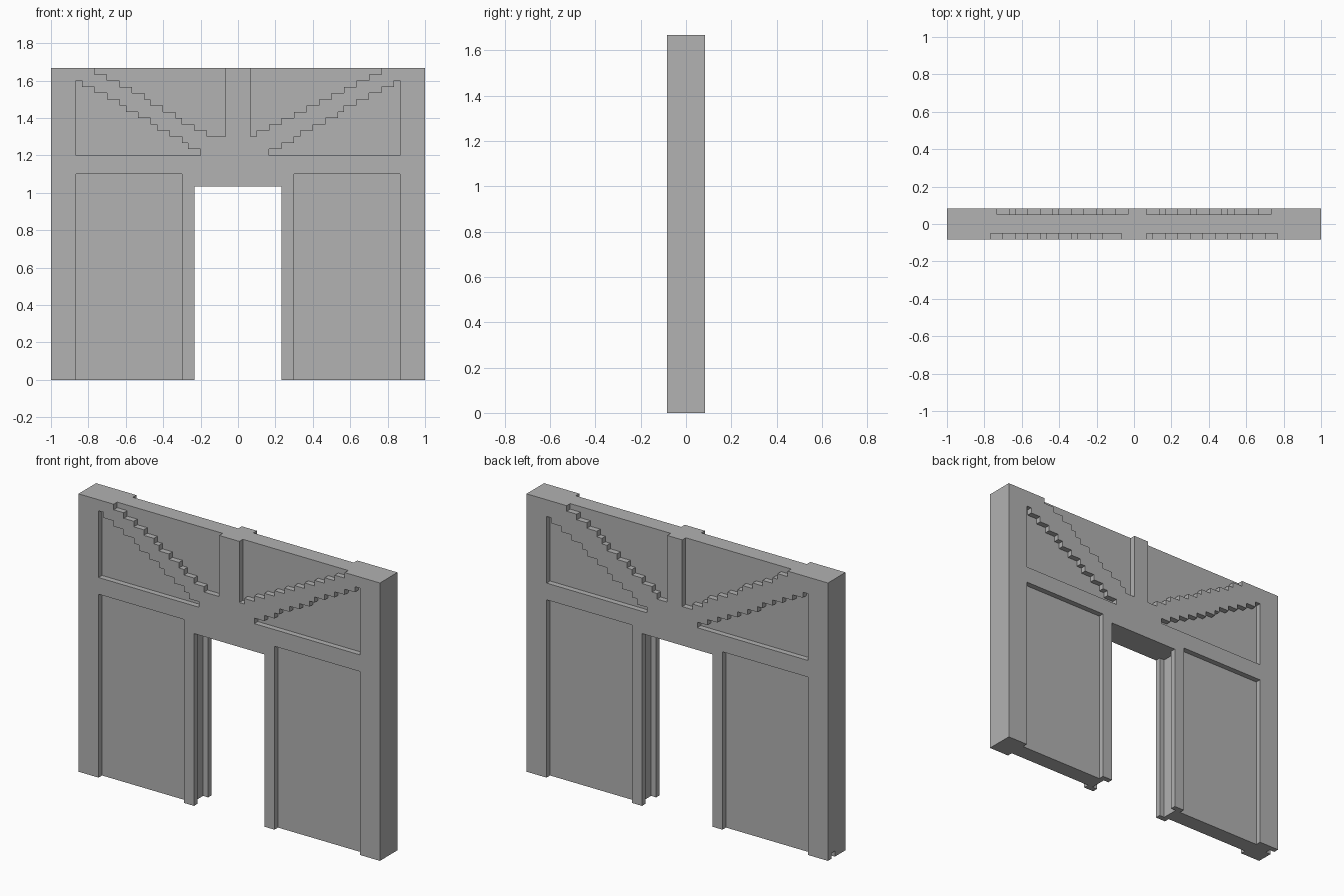
import bpy
import bmesh
from mathutils import Vector

cube = bpy.data.objects.get("Cube")
if cube:
    bpy.data.objects.remove(cube, do_unlink=True)

U = 1 / 30          # one building block; all sizes below are in blocks
HALF_W, HALF_D, HEIGHT = 30, 2.5, 50
FACE = 1.5          # depth of the recessed surfaces from the middle
OUT = 4             # cutters reach past the wall

grey = bpy.data.materials.new("stone grey")
grey.use_nodes = True
colour = (0.445, 0.445, 0.445, 1)
grey.diffuse_color = colour
grey.node_tree.nodes["Principled BSDF"].inputs["Base Color"].default_value = colour


def prism(bm, outline, axis, lo, hi):
    """Extrude a 2D outline along y (outline in x, z) or z (outline in x, y)."""
    def place(a, b, d):
        return Vector((a, d, b) if axis == "y" else (a, b, d)) * U
    face = bm.faces.new([bm.verts.new(place(a, b, lo)) for a, b in outline])
    move = place(0, 0, hi) - place(0, 0, lo)
    new = bmesh.ops.extrude_face_region(bm, geom=[face])["geom"]
    bmesh.ops.translate(bm, vec=move, verts=[v for v in new if isinstance(v, bmesh.types.BMVert)])


def rect(x0, x1, z0, z1):
    return [(x0, z0), (x1, z0), (x1, z1), (x0, z1)]


def stairs(x, top, widths, side):
    """Stepped line from the outer top end down towards the middle."""
    line = []
    for i, ch in enumerate(widths):
        line.append((x, top - i))
        x -= side * int(ch)
        line.append((x, top - i))
    return line


def make_object(name, bm):
    bmesh.ops.recalc_face_normals(bm, faces=bm.faces)
    mesh = bpy.data.meshes.new(name)
    bm.to_mesh(mesh)
    bm.free()
    mesh.materials.append(grey)
    obj = bpy.data.objects.new(name, mesh)
    bpy.context.collection.objects.link(obj)
    return obj


# Solid wall slab
bm = bmesh.new()
prism(bm, rect(-HALF_W, HALF_W, 0, HEIGHT), "y", -HALF_D, HALF_D)
wall = make_object("gate_wall", bm)

cut = bmesh.new()

# Doorway with a slot down both jambs
half = [(7, -OUT), (7, -FACE), (8, -FACE), (8, FACE), (7, FACE), (7, OUT)]
prism(cut, half + [(-x, y) for x, y in reversed(half)], "z", -OUT, 31)

# Small notch at the foot of the right end
prism(cut, rect(-HALF_W - OUT, -HALF_W + 1, 0.5, 1.5), "z", -OUT, 1)

# Recesses of each face: side, panel top, upper start and steps, lower steps
recesses = [
    (-1, -1, 33, 23, "22221221223", 48, "122212212212"),
    (-1, 1, 33, 23, "22222222221", 48, "122221222122"),
    (1, -1, 32, 22, "212221222122", 47, "122221222222"),
    (1, 1, 32, 22, "222112212212", 47, "122212212212"),
]
for face, side, panel_top, upper_x, upper, lower_top, lower in recesses:
    lo, hi = sorted((face * FACE, face * OUT))
    # Tall lower panel, open at the floor
    prism(cut, rect(side * 9, side * 26, -OUT, panel_top), "y", lo, hi)
    # Upper stepped recess, open at the top
    line = stairs(side * upper_x, HEIGHT - 1, upper, side)
    ends = [(line[-1][0], HEIGHT + OUT), (line[0][0], HEIGHT + OUT)]
    prism(cut, line + ends, "y", lo, hi)
    # Lower stepped recess
    line = stairs(side * 26, lower_top, lower, side)
    base = lower_top - len(lower)
    prism(cut, line + [(line[-1][0], base), (line[0][0], base)], "y", lo, hi)

cutter = make_object("recess_cutter", cut)
cutter.hide_render = True

# Carve the wall, then drop the cutter
mod = wall.modifiers.new("carve", "BOOLEAN")
mod.operation = "DIFFERENCE"
mod.solver = "EXACT"
mod.object = cutter
bpy.context.view_layer.update()
carved = bpy.data.meshes.new_from_object(wall.evaluated_get(bpy.context.evaluated_depsgraph_get()))
wall.modifiers.clear()
wall.data = carved
bpy.data.objects.remove(cutter, do_unlink=True)
